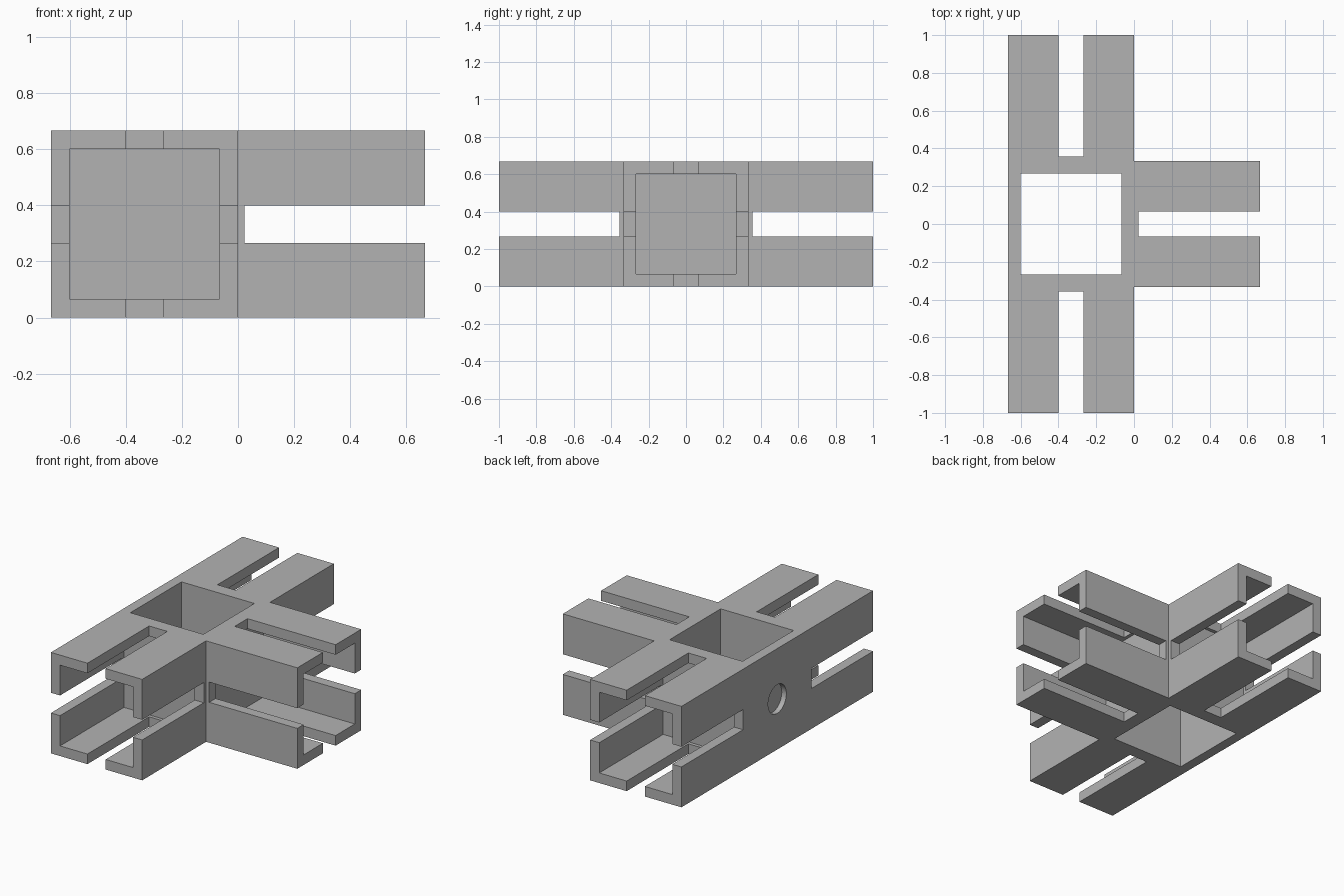
import bpy
import bmesh
from math import pi
from mathutils import Matrix, Vector

if "Cube" in bpy.data.objects:
    bpy.data.objects.remove(bpy.data.objects["Cube"])

W = 2 / 3          # outer width of each square tube
T = W / 10         # wall thickness
H = W / 2          # half width, also the height of the tube axis
S = W / 10         # half width of the slots
LIP = 0.023        # distance from the hub to the start of each slot
HUB = Vector((-H, 0, H))

grey = bpy.data.materials.new("plain grey")
grey.use_nodes = True
grey.diffuse_color = (0.45, 0.45, 0.45, 1)
grey.node_tree.nodes["Principled BSDF"].inputs["Base Color"].default_value = grey.diffuse_color


def add_object(name, bm):
    bmesh.ops.recalc_face_normals(bm, faces=bm.faces[:])
    mesh = bpy.data.meshes.new(name)
    bm.to_mesh(mesh)
    bm.free()
    mesh.materials.append(grey)
    obj = bpy.data.objects.new(name, mesh)
    bpy.context.collection.objects.link(obj)
    return obj


def box(name, low, high, turn=0):
    """Box given relative to the hub centre, turned about its upright axis."""
    low, high = Vector(low), Vector(high)
    bm = bmesh.new()
    bmesh.ops.create_cube(bm, size=1)
    bmesh.ops.scale(bm, verts=bm.verts, vec=high - low)
    bmesh.ops.translate(bm, verts=bm.verts, vec=(low + high) / 2)
    bm.transform(Matrix.Translation(HUB) @ Matrix.Rotation(turn, 4, "Z"))
    return add_object(name, bm)


def bore(name, radius, start, end):
    """Round cutter along x."""
    bm = bmesh.new()
    bmesh.ops.create_cone(bm, cap_ends=True, segments=48, radius1=radius,
                          radius2=radius, depth=end - start)
    bm.transform(Matrix.Translation(((start + end) / 2, 0, H))
                 @ Matrix.Rotation(pi / 2, 4, "Y"))
    return add_object(name, bm)


# Solid T-shaped body
profile = [(-W, -1), (0, -1), (0, -H), (W, -H), (W, H), (0, H), (0, 1), (-W, 1)]
bm = bmesh.new()
base = bm.faces.new([bm.verts.new((x, y, 0)) for x, y in profile])
top = bmesh.ops.extrude_face_region(bm, geom=[base])["geom"]
bmesh.ops.translate(bm, vec=(0, 0, W),
                    verts=[v for v in top if isinstance(v, bmesh.types.BMVert)])
body = add_object("tee_connector", bm)

# Upright shaft through the hub
inner = H - T
cutters = [box("shaft_cutter", (-inner, -inner, -1), (inner, inner, 1))]

# Hollow and cross slots of each of the three arms
for turn in (0, pi / 2, -pi / 2):
    cutters += [
        box("hollow_cutter", (H, -inner, -inner), (1.2, inner, inner), turn),
        box("upright_slot_cutter", (H + LIP, -S, -0.5), (1.2, S, 0.5), turn),
        box("side_slot_cutter", (H + LIP, -0.36, -S), (1.2, 0.36, S), turn),
    ]

# Screw hole through both hub walls, with a wider recess at the back wall
cutters += [bore("screw_hole_cutter", 0.058, -0.8, 0.1),
            bore("screw_recess_cutter", 0.095, -0.8, -W + T / 2)]

for cutter in cutters:
    mod = body.modifiers.new(cutter.name, "BOOLEAN")
    mod.operation = "DIFFERENCE"
    mod.solver = "EXACT"
    mod.object = cutter
    cutter.hide_render = True

# Bake the cuts and drop the cutters
bpy.context.view_layer.update()
graph = bpy.context.evaluated_depsgraph_get()
cut_mesh = bpy.data.meshes.new_from_object(body.evaluated_get(graph))
body.modifiers.clear()
body.data = cut_mesh
for cutter in cutters:
    bpy.data.objects.remove(cutter)

bpy.ops.object.select_all(action="DESELECT")
body.select_set(True)
bpy.context.view_layer.objects.active = body
bpy.ops.object.shade_smooth_by_angle(angle=pi / 6)
